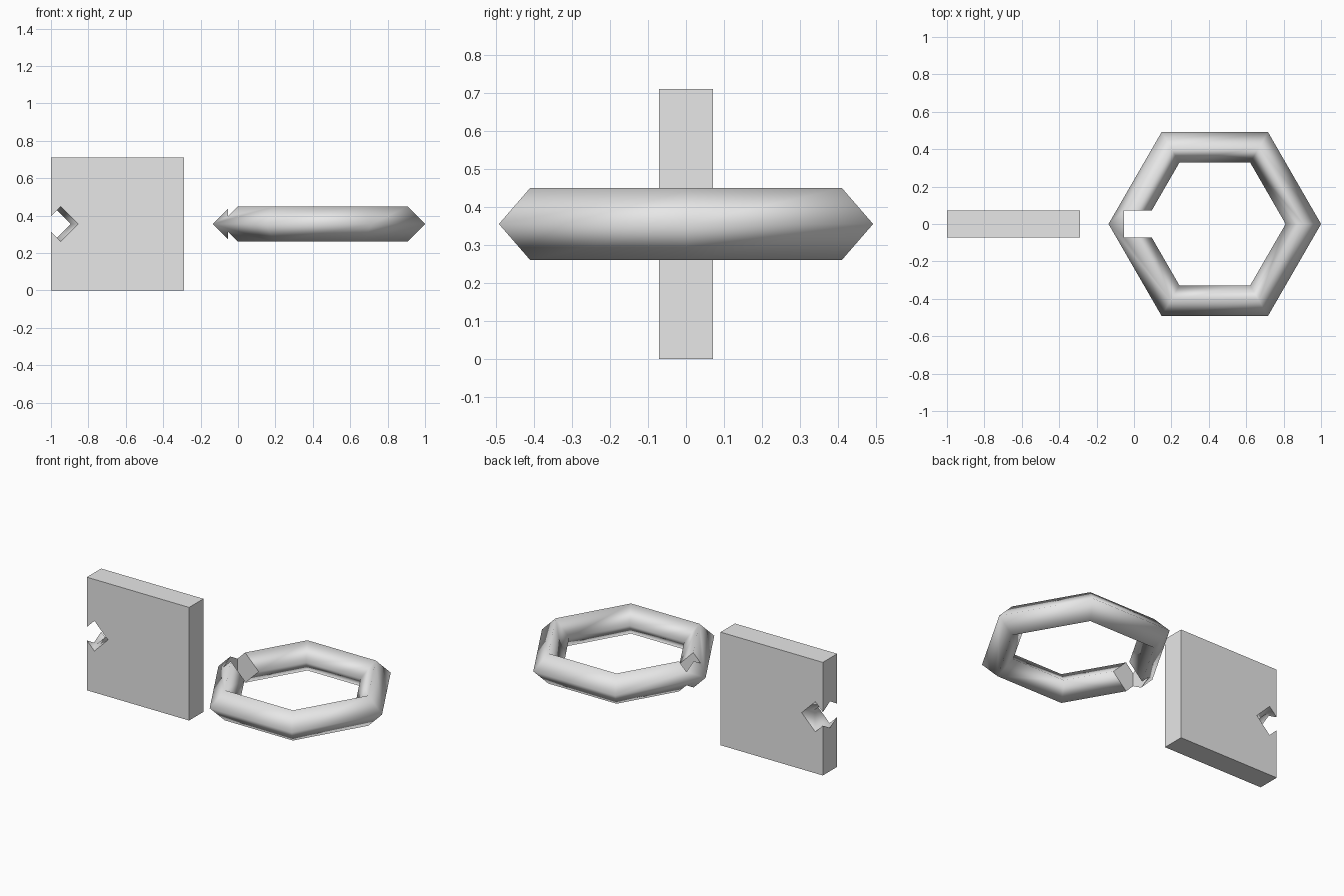
import bpy

if "Cube" in bpy.data.objects:
    bpy.data.objects.remove(bpy.data.objects["Cube"], do_unlink=True)

SIDE, THICK = 0.71, 0.142        # square slab
MAJOR, MINOR = 0.4735, 0.0947    # six-sided ring with a diamond section
MID = SIDE / 2                   # shared centre height
SLAB_X, RING_X = -1 + MID, 0.432
SHIFT = 0.947                    # distance between the two cut pairs

grey = bpy.data.materials.new("light_grey")
grey.use_nodes = True
colour = (0.8, 0.8, 0.8, 1)
grey.diffuse_color = colour
grey.node_tree.nodes["Principled BSDF"].inputs["Base Color"].default_value = colour


def finish(name):
    obj = bpy.context.object
    obj.name = name
    obj.data.materials.append(grey)
    return obj


def make_slab(name, x):
    bpy.ops.mesh.primitive_cube_add(size=1, location=(x, 0, MID))
    obj = finish(name)
    obj.scale = (SIDE, THICK, SIDE)
    bpy.ops.object.transform_apply(location=False, rotation=False, scale=True)
    return obj


def make_ring(name, x):
    bpy.ops.mesh.primitive_torus_add(location=(x, 0, MID), major_radius=MAJOR,
                                     minor_radius=MINOR, major_segments=6,
                                     minor_segments=4)
    obj = finish(name)
    bpy.ops.object.shade_smooth()
    return obj


def subtract(target, cutter):
    """Cut one shape out of the other, then drop the cutter."""
    cutter.hide_render = True
    mod = target.modifiers.new("cut", 'BOOLEAN')
    mod.operation = 'DIFFERENCE'
    mod.solver = 'EXACT'
    mod.object = cutter
    bpy.ops.object.select_all(action='DESELECT')
    target.select_set(True)
    bpy.context.view_layer.objects.active = target
    bpy.ops.object.modifier_apply(modifier=mod.name)
    bpy.data.objects.remove(cutter, do_unlink=True)


# Slab notched by the ring shape
subtract(make_slab("notched_slab", SLAB_X),
         make_ring("ring_cutter", RING_X - SHIFT))

# Ring opened by the slab shape
subtract(make_ring("cut_ring", RING_X),
         make_slab("slab_cutter", SLAB_X + SHIFT))
